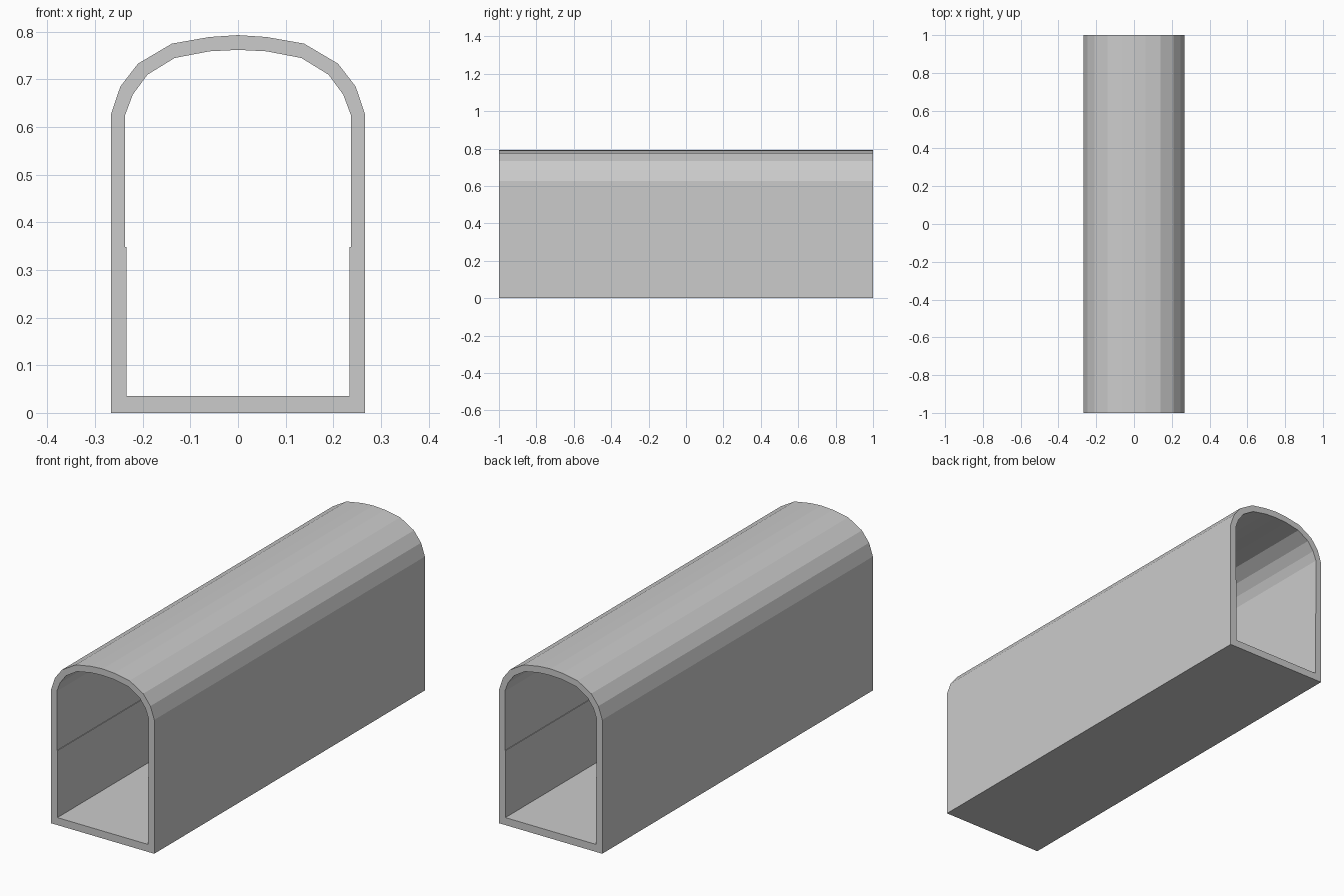
import bpy, bmesh

if "Cube" in bpy.data.objects:
    bpy.data.objects.remove(bpy.data.objects["Cube"])

# Right half of the cross-section, floor centre to crown: matching outer and inner points
outer = [(0, 0), (0.267, 0), (0.267, 0.347), (0.267, 0.349), (0.267, 0.626),
         (0.247, 0.685), (0.21, 0.733), (0.139, 0.775), (0.06, 0.789), (0, 0.793)]
inner = [(0, 0.035), (0.234, 0.035), (0.234, 0.348), (0.237, 0.348), (0.237, 0.625),
         (0.221, 0.668), (0.19, 0.71), (0.133, 0.745), (0.06, 0.759), (0, 0.762)]


def full_loop(half):
    """Mirror a half profile into a closed loop."""
    return half + [(-x, z) for x, z in half[-2:0:-1]]


def tunnel(name, outer, inner, y0, y1):
    """Extrude a hollow section along y, open at both ends."""
    bm = bmesh.new()
    rings = [[bm.verts.new((x, y, z)) for x, z in full_loop(half)]
             for half, y in ((outer, y0), (outer, y1), (inner, y1), (inner, y0))]
    n = len(rings[0])
    for r in range(4):
        a, b = rings[r], rings[(r + 1) % 4]
        for i in range(n):
            j = (i + 1) % n
            bm.faces.new((a[i], a[j], b[j], b[i]))
    bmesh.ops.recalc_face_normals(bm, faces=bm.faces[:])
    mesh = bpy.data.meshes.new(name)
    bm.to_mesh(mesh)
    bm.free()
    obj = bpy.data.objects.new(name, mesh)
    bpy.context.collection.objects.link(obj)
    return obj


# Arched corridor with floor, walls and vaulted roof
tunnel("arched_tunnel", outer, inner, -1, 1)
